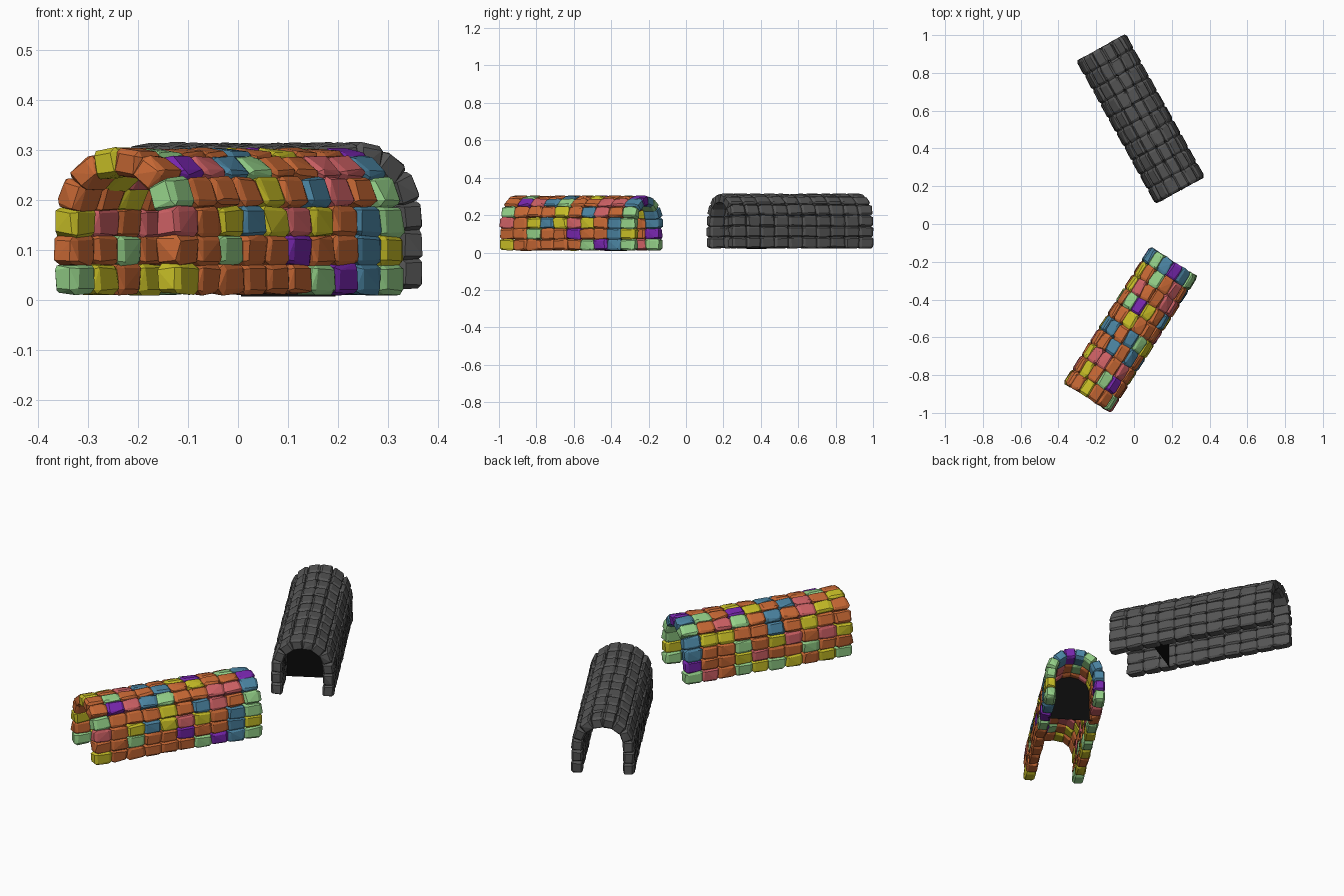
import bpy, bmesh, math, random
from mathutils import Vector, Matrix

if "Cube" in bpy.data.objects:
    bpy.data.objects.remove(bpy.data.objects["Cube"])

random.seed(7)
PALETTE = {'O': (.58, .14, .035), 'Y': (.58, .52, .02), 'R': (.62, .12, .13),
           'G': (.30, .64, .25), 'T': (.07, .23, .36), 'P': (.19, .02, .43),
           'S': (.09, .09, .09), 'K': (.003, .003, .003)}


def material(key):
    m = bpy.data.materials.new("paint_" + key)
    m.diffuse_color = (*PALETTE[key], 1)
    m.use_nodes = True
    m.node_tree.nodes["Principled BSDF"].inputs["Base Color"].default_value = m.diffuse_color
    return m


MATS = {k: material(k) for k in PALETTE}

# half of the arch section: (offset from axis, height, outward tilt in degrees)
SECTION = [(.122, .036, 0), (.122, .094, 0), (.121, .150, 4),
           (.109, .205, 22), (.074, .247, 52), (.026, .268, 80)]
# stone colours per course, outer end first; right half then left half
COLOURS = {1: ["YOOOOOGPTG", "OOGOOPOOTY", "ROYTYRYOTG",
               "GOOOYOTROG", "OPRTGOORRT", "OGOOTOYOOP"],
           -1: ["GYOYGYGORG", "OOGOORYOOP", "YRORYOGOOT",
                "OOYOTOOYYT", "OYROTOGROG", "YORTOYPOGT"]}


def add_stone(bm, size, place, jitter):
    """Rough chamfered block: hull of a cube with every corner cut."""
    part = bmesh.new()
    for sx in (-1, 1):
        for sy in (-1, 1):
            for sz in (-1, 1):
                for axis in range(3):
                    k = [.70, .68, .70]
                    k[axis] = 1.0
                    s = (sx, sy, sz)
                    p = [s[i] * size[i] / 2 * (k[i] + random.uniform(-jitter, jitter))
                         for i in range(3)]
                    part.verts.new(place @ Vector(p))
    res = bmesh.ops.convex_hull(part, input=part.verts[:])
    loose = [v for v in part.verts if not v.link_faces]
    bmesh.ops.delete(part, geom=loose, context='VERTS')
    bmesh.ops.dissolve_limit(part, angle_limit=math.radians(6),
                             verts=part.verts[:], edges=part.edges[:])
    bmesh.ops.recalc_face_normals(part, faces=part.faces[:])
    tmp = bpy.data.meshes.new("tmp")
    part.to_mesh(tmp)
    part.free()
    before = len(bm.faces)
    bm.from_mesh(tmp)
    bpy.data.meshes.remove(tmp)
    bm.faces.ensure_lookup_table()
    return bm.faces[before:]


def finish(bm, name, mats, world):
    me = bpy.data.meshes.new(name)
    bm.to_mesh(me)
    bm.free()
    for m in mats:
        me.materials.append(m)
    ob = bpy.data.objects.new(name, me)
    ob.matrix_world = world
    bpy.context.collection.objects.link(ob)


def tunnel(name, centre, turn, length, lift, jitter, painted, panel_at):
    # local y runs along the tunnel, x across it
    world = Matrix.Translation((*centre, lift)) @ Matrix.Rotation(math.radians(turn), 4, 'Z')
    count = 10
    step = length / count
    keys = list("OYRGTP") if painted else ["S"]
    for side, label in ((1, "right"), (-1, "left")):
        for row, (off, z, tilt) in enumerate(SECTION):
            bm = bmesh.new()
            for i in range(count):
                y = (i + .5) * step - length / 2
                place = (Matrix.Translation((side * off, y, z))
                         @ Matrix.Rotation(-side * math.radians(tilt), 4, 'Y'))
                faces = add_stone(bm, (.053, step * 1.04, .060), place, jitter)
                key = COLOURS[side][row][i] if painted else "S"
                for f in faces:
                    f.material_index = keys.index(key)
            finish(bm, f"{name}_{label}_course_{row + 1}", [MATS[k] for k in keys], world)
    # dark panel blocking the passage near the inner end
    outline = [(.112, .002), (.112, .17), (.095, .21), (.06, .25)]
    pts = outline + [(-x, z) for x, z in reversed(outline)]
    bm = bmesh.new()
    bm.faces.new([bm.verts.new((x, panel_at, z)) for x, z in pts])
    finish(bm, name + "_dark_panel", [MATS['K']], world)


# painted tunnel at the front, plain stone tunnel behind
tunnel("painted_tunnel", (-.018, -.560), -32.5, .85, .006, .10, True, .22)
tunnel("stone_tunnel", (.035, .556), 29, .86, .017, .07, False, -.205)
